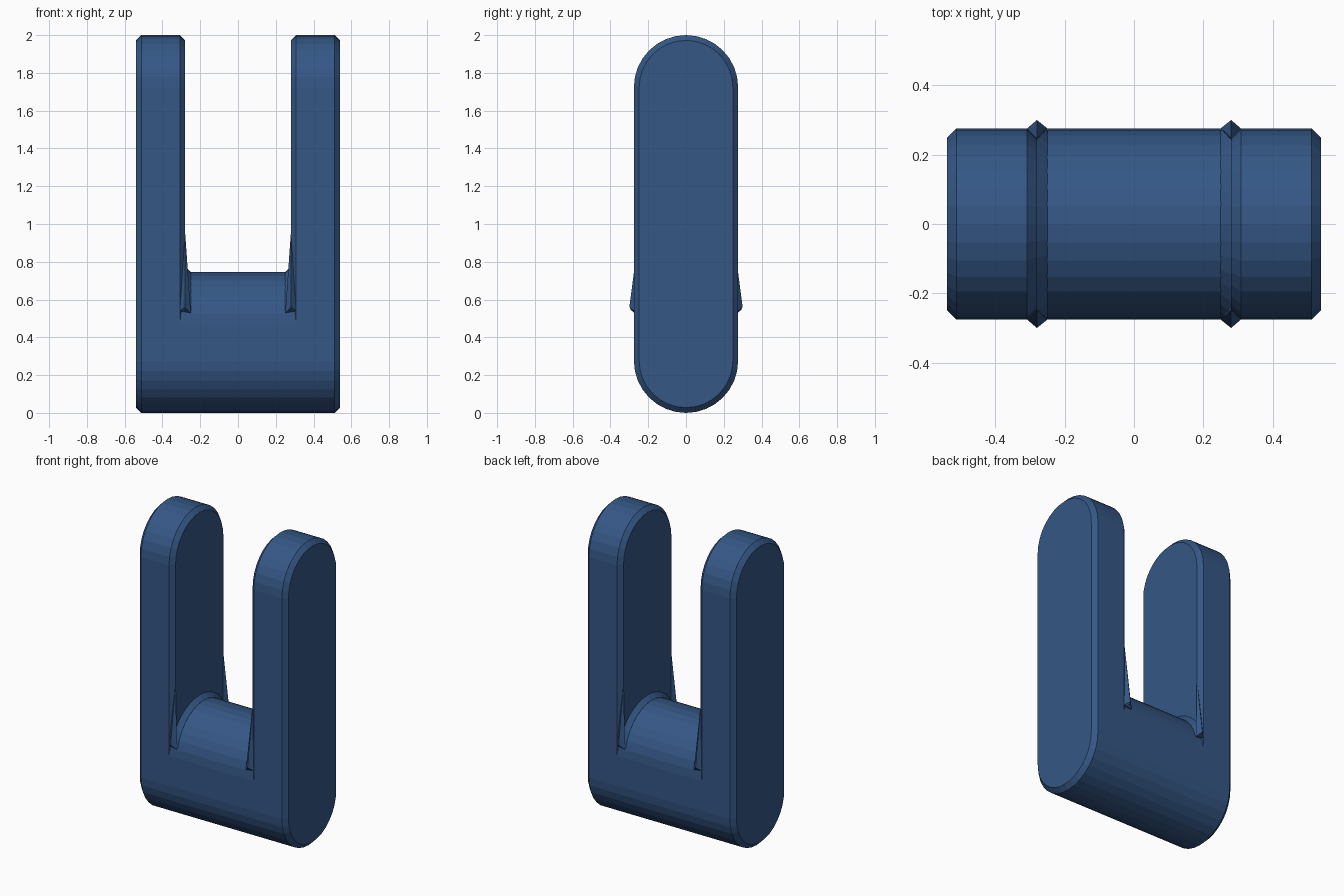
import bpy, bmesh
from math import sin, cos, pi, radians

if "Cube" in bpy.data.objects:
    bpy.data.objects.remove(bpy.data.objects["Cube"])

R = 0.276        # half depth of the body
C = 0.028        # chamfer size
BASE_TOP = 0.747
N = 16           # facets per half circle

blue = bpy.data.materials.new("blue")
blue.diffuse_color = (0.035, 0.095, 0.235, 1)
blue.use_nodes = True
blue.node_tree.nodes["Principled BSDF"].inputs["Base Color"].default_value = blue.diffuse_color


def arc(r, zc, a0, a1):
    return [(r * cos(a0 + (a1 - a0) * i / N), zc + r * sin(a0 + (a1 - a0) * i / N))
            for i in range(N + 1)]


def stadium(inset, top):
    r = R - inset
    return arc(r, top - R, 0, pi) + arc(r, R, pi, 2 * pi)


def finish(bm, name, mirror_axes=None):
    bmesh.ops.recalc_face_normals(bm, faces=bm.faces)
    me = bpy.data.meshes.new(name)
    bm.to_mesh(me)
    bm.free()
    ob = bpy.data.objects.new(name, me)
    bpy.context.collection.objects.link(ob)
    me.materials.append(blue)
    if mirror_axes:
        mod = ob.modifiers.new("mirror", 'MIRROR')
        mod.use_axis = mirror_axes
        mod.use_clip = False
        mod.use_mirror_merge = False
    return ob


def loft(name, sections, mirror_axes=None):
    """Skin closed (y, z) profiles placed at successive x positions."""
    bm = bmesh.new()
    rings = [[bm.verts.new((x, y, z)) for y, z in prof] for x, prof in sections]
    for a, b in zip(rings, rings[1:]):
        for i in range(len(a)):
            j = (i + 1) % len(a)
            bm.faces.new((a[i], a[j], b[j], b[i]))
    bm.faces.new(rings[0])
    bm.faces.new(rings[-1])
    return finish(bm, name, mirror_axes)


X_ONLY = (True, False, False)

# Two upright arms with chamfered rims
loft("fork_arm", [(0.28, stadium(C, 2)), (0.28 + C, stadium(0, 2)),
                  (0.54 - C, stadium(0, 2)), (0.54, stadium(C, 2))], X_ONLY)

# Rounded bridge between the arms
loft("fork_base", [(-0.28 - C, stadium(0, BASE_TOP)),
                   (0.28 + C, stadium(0, BASE_TOP))])

# Sloped collar where the bridge saddle meets each arm
lo, hi = radians(14), radians(166)
zc = BASE_TOP - R
loft("saddle_collar", [(0.25, arc(R, zc, lo, hi)),
                       (0.28, arc(R + 0.027, zc, lo, hi))], X_ONLY)

# Pointed spurs at the four inner corners
bm = bmesh.new()
for co in [(0.28, 0.248, 0.955), (0.25, R, 0.53), (0.308, R, 0.54),
           (0.28, 0.30, 0.56), (0.28, 0.24, 0.53)]:
    bm.verts.new(co)
bmesh.ops.convex_hull(bm, input=bm.verts)
finish(bm, "corner_spur", (True, True, False))
